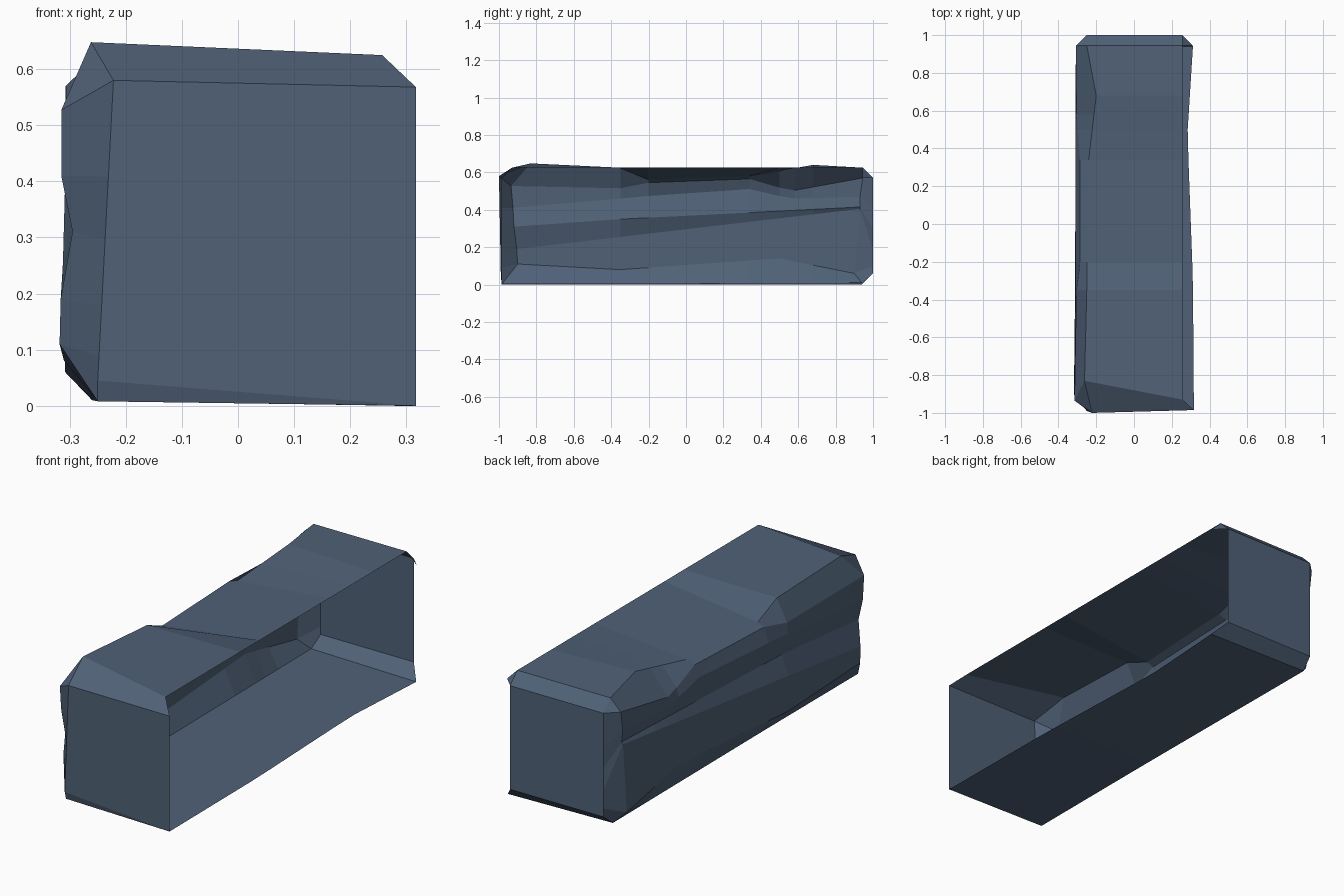
import bpy, bmesh
from mathutils import Vector

if "Cube" in bpy.data.objects:
    bpy.data.objects.remove(bpy.data.objects["Cube"])

# one flat slate colour
mat = bpy.data.materials.new("slate_blue_stone")
mat.diffuse_color = (0.08, 0.12, 0.185, 1)
mat.use_nodes = True
mat.node_tree.nodes["Principled BSDF"].inputs["Base Color"].default_value = mat.diffuse_color

# lengthwise chisel lines (y, x, z), from the lower right rim round to the upper right rim
RAILS = [
    [(-.985, .317, 0), (-.30, .312, 0), (.48, .283, 0), (.94, .312, 0)],              # lower rim
    [(-.98, -.25, .008), (-.25, -.25, .008), (.94, -.26, .01)],                       # floor edge
    [(-.90, -.318, .11), (-.35, -.31, .08), (.50, -.31, .14), (.90, -.308, .06)],     # wall foot
    [(-.905, -.316, .19), (-.35, -.312, .255), (.93, -.308, .405)],                   # ledge lip
    [(-.92, -.295, .31), (-.35, -.275, .35), (.93, -.30, .415)],                      # groove
    [(-.925, -.315, .41), (-.35, -.31, .46), (.30, -.31, .52), (.56, -.31, .46), (.93, -.307, .47)],
    [(-.935, -.315, .527), (-.35, -.305, .515), (-.20, -.285, .545), (.34, -.285, .565),
     (.56, -.305, .50), (.945, -.307, .57)],                                          # bevel foot
    [(-.83, -.262, .648), (-.35, -.25, .622), (-.20, -.25, .56), (.34, -.24, .58),
     (.68, -.20, .64), (.945, -.25, .625)],                                           # top crease
    [(-.93, .257, .625), (.945, .257, .625)],                                         # upper rim
]
STATIONS = [-.35, -.20, .34, .50, .58, .68]


def sample(rail, y):
    for a, b in zip(rail, rail[1:]):
        if a[0] <= y <= b[0]:
            t = (y - a[0]) / (b[0] - a[0])
            return Vector((a[1] + t * (b[1] - a[1]), y, a[2] + t * (b[2] - a[2])))


def cap(low_r, low_l, up_l, up_r):
    """End ring: four corners, with the wall points spread on the left edge."""
    a, b = Vector(low_l), Vector(up_l)
    wall = [a.lerp(b, t) for t in (.08, .25, .47, .68)]
    return [Vector(low_r), a, *wall, b, b.copy(), Vector(up_r)]


def rail_end(i):
    return [Vector((r[i][1], r[i][0], r[i][2])) for r in RAILS]


rings = [cap((.317, -.985, 0), (-.25, -.99, .045), (-.222, -1, .58), (.317, -.985, .568))]
rings.append(rail_end(0))
rings += [[sample(r, y) for r in RAILS] for y in STATIONS]
rings.append(rail_end(-1))
rings.append(cap((.257, 1, .06), (-.25, 1, .06), (-.25, 1, .57), (.257, 1, .57)))

# open-sided chiselled shell
bm = bmesh.new()
grid = [[bm.verts.new(p) for p in ring] for ring in rings]
for a, b in zip(grid, grid[1:]):
    for i in range(len(a) - 1):
        bm.faces.new((a[i], b[i], b[i + 1], a[i + 1]))
bm.faces.new(grid[0])
bm.faces.new(grid[-1][::-1])
# clipped corner at the upper back
tip = bm.verts.new((.312, .945, .57))
bm.faces.new((grid[-1][-1], grid[-2][-1], tip))

bmesh.ops.remove_doubles(bm, verts=bm.verts, dist=0.0005)
bmesh.ops.recalc_face_normals(bm, faces=bm.faces)
top = max(bm.faces, key=lambda f: f.calc_center_median().z if f.calc_area() > .05 else -1)
if top.normal.z < 0:
    bmesh.ops.reverse_faces(bm, faces=bm.faces)

mesh = bpy.data.meshes.new("stone_block")
bm.to_mesh(mesh)
bm.free()
mesh.materials.append(mat)
obj = bpy.data.objects.new("stone_block", mesh)
bpy.context.collection.objects.link(obj)
